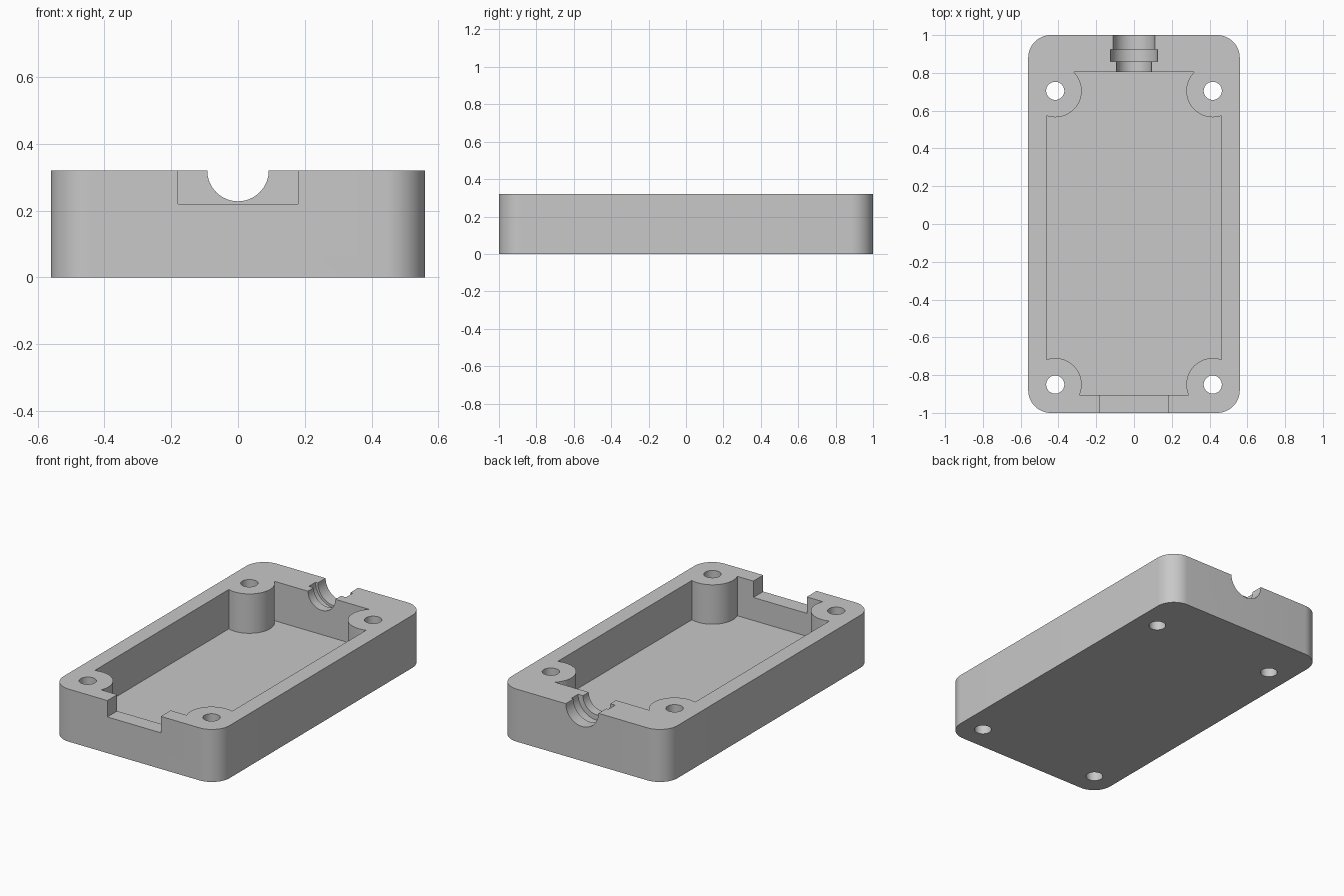
import bpy, bmesh, math
from mathutils import Matrix

if "Cube" in bpy.data.objects:
    bpy.data.objects.remove(bpy.data.objects["Cube"])

HEIGHT, FLOOR = 0.32, 0.08
HALF_X, HALF_Y, CORNER = 0.56, 1.0, 0.12
SCREWS = [(sx * 0.417, y) for sx in (-1, 1) for y in (-0.85, 0.705)]

grey = bpy.data.materials.new("light grey plastic")
grey.use_nodes = True
grey.diffuse_color = (0.58, 0.58, 0.58, 1)
grey.node_tree.nodes["Principled BSDF"].inputs["Base Color"].default_value = grey.diffuse_color


def finish(name, bm):
    bmesh.ops.recalc_face_normals(bm, faces=bm.faces)
    mesh = bpy.data.meshes.new(name)
    bm.to_mesh(mesh)
    bm.free()
    mesh.materials.append(grey)
    ob = bpy.data.objects.new(name, mesh)
    bpy.context.collection.objects.link(ob)
    return ob


def prism(name, outline, z0, z1):
    bm = bmesh.new()
    base = bm.faces.new([bm.verts.new((x, y, z0)) for x, y in outline])
    top = bmesh.ops.extrude_face_region(bm, geom=[base])["geom"]
    verts = [v for v in top if isinstance(v, bmesh.types.BMVert)]
    bmesh.ops.translate(bm, verts=verts, vec=(0, 0, z1 - z0))
    return finish(name, bm)


def box(name, x0, x1, y0, y1, z0, z1):
    return prism(name, [(x0, y0), (x1, y0), (x1, y1), (x0, y1)], z0, z1)


def cylinder(name, x, y, radius, z0, z1):
    ring = [(x + radius * math.cos(math.tau * i / 64),
             y + radius * math.sin(math.tau * i / 64)) for i in range(64)]
    return prism(name, ring, z0, z1)


def bore(name, radius, y0, y1):
    # half-round channel running along y, centred on the rim
    ob = cylinder(name, 0, 0, radius, y0, y1)
    ob.data.transform(Matrix.Translation((0, 0, HEIGHT)) @ Matrix.Rotation(-math.pi / 2, 4, "X"))
    return ob


def cut(target, cutter):
    mod = target.modifiers.new("cut", "BOOLEAN")
    mod.operation = "DIFFERENCE"
    mod.solver = "EXACT"
    mod.object = cutter
    bpy.context.view_layer.update()
    graph = bpy.context.evaluated_depsgraph_get()
    mesh = bpy.data.meshes.new_from_object(target.evaluated_get(graph))
    target.modifiers.clear()
    target.data = mesh
    bpy.data.objects.remove(cutter)


# Rounded outer block
outline = []
for quarter, (sx, sy) in enumerate([(1, 1), (-1, 1), (-1, -1), (1, -1)]):
    for i in range(17):
        a = math.pi / 2 * (quarter + i / 16)
        outline.append((sx * (HALF_X - CORNER) + CORNER * math.cos(a),
                        sy * (HALF_Y - CORNER) + CORNER * math.sin(a)))
case = prism("enclosure_base", outline, 0, HEIGHT)

# Cavity, leaving a round screw post in each corner
cavity = box("cavity_cutter", -0.463, 0.463, -0.905, 0.805, FLOOR, 0.5)
for x, y in SCREWS:
    cut(cavity, cylinder("post_shape", x, y, 0.14, -0.1, 0.6))
cut(case, cavity)

# Screw holes
for x, y in SCREWS:
    cut(case, cylinder("screw_hole_cutter", x, y, 0.048, -0.1, 0.5))

# Front connector notch
cut(case, box("notch_cutter", -0.18, 0.18, -1.1, -0.8, 0.22, 0.5))

# Stepped cable channel in the back wall
for radius, y0, y1 in [(0.092, 0.7, 1.1), (0.11, 0.89, 1.1), (0.125, 0.86, 0.925)]:
    cut(case, bore("cable_cutter", radius, y0, y1))

# Smooth curved walls, sharp rims
bpy.ops.object.select_all(action="DESELECT")
case.select_set(True)
bpy.context.view_layer.objects.active = case
bpy.ops.object.shade_smooth_by_angle(angle=math.radians(30))
